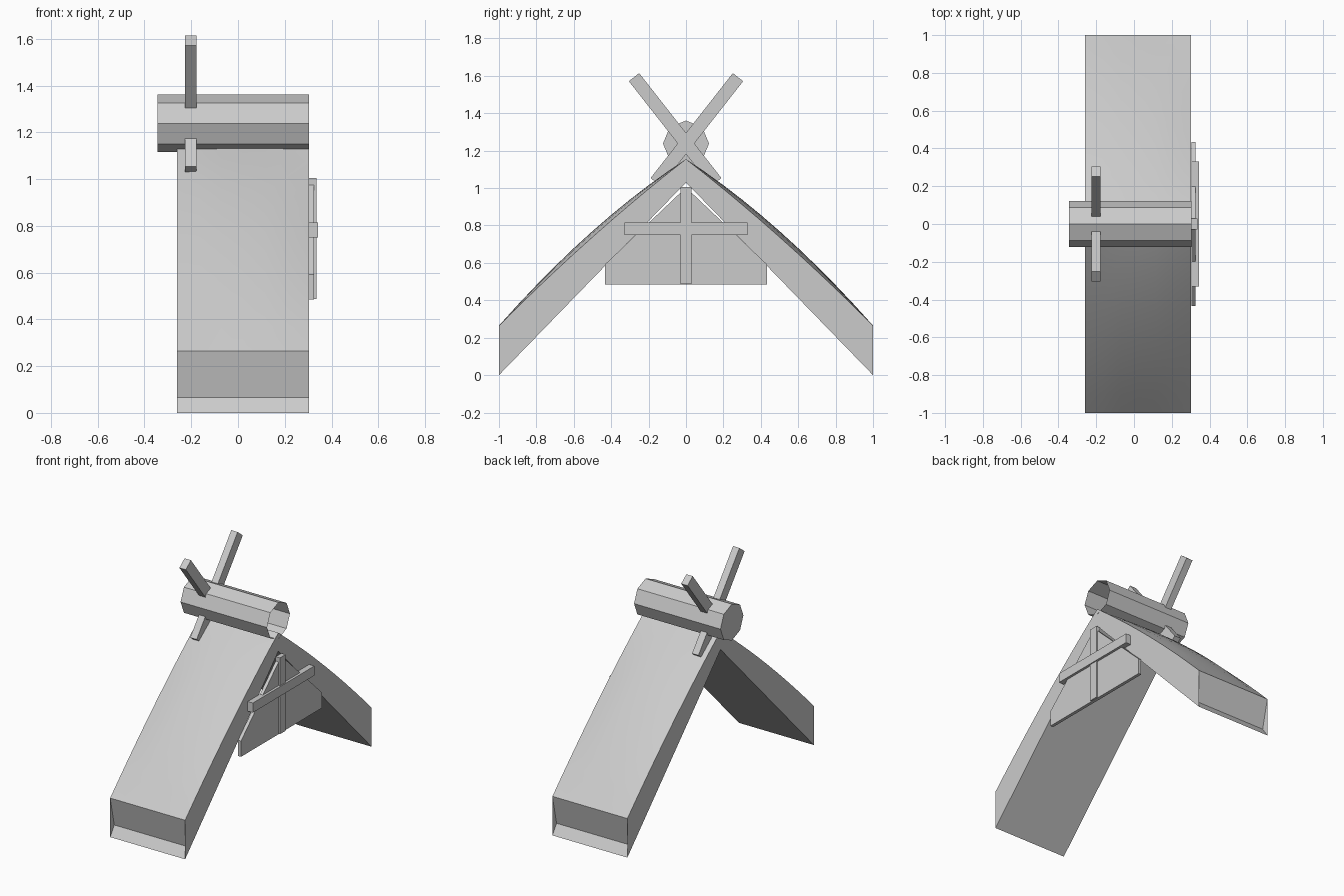
import bpy, bmesh, math
from mathutils import Vector

if "Cube" in bpy.data.objects:
    bpy.data.objects.remove(bpy.data.objects["Cube"])


def make(name, verts, faces, smooth=False, normals=True):
    me = bpy.data.meshes.new(name)
    me.from_pydata(verts, [], faces)
    bm = bmesh.new()
    bm.from_mesh(me)
    bmesh.ops.remove_doubles(bm, verts=bm.verts, dist=1e-5)
    if normals:
        bmesh.ops.recalc_face_normals(bm, faces=bm.faces)
    bm.to_mesh(me)
    bm.free()
    ob = bpy.data.objects.new(name, me)
    bpy.context.collection.objects.link(ob)
    if smooth:
        bpy.ops.object.select_all(action='DESELECT')
        bpy.context.view_layer.objects.active = ob
        ob.select_set(True)
        bpy.ops.object.shade_smooth_by_angle(angle=math.radians(40))
    return ob


def prism(name, profile, x0, x1):
    """Extrude a (y, z) profile along x."""
    n = len(profile)
    verts = [(x, y, z) for x in (x0, x1) for y, z in profile]
    faces = [tuple(range(n)), tuple(range(n, 2 * n))]
    faces += [(i, (i + 1) % n, n + (i + 1) % n, n + i) for i in range(n)]
    return make(name, verts, faces)


def plank(name, a, b, width, x0, x1):
    a, b = Vector(a), Vector(b)
    d = (b - a).normalized()
    s = Vector((-d.y, d.x)) * width / 2
    return prism(name, [tuple(p) for p in (a + s, b + s, b - s, a - s)], x0, x1)


# Thatched roof: swollen outer skin, straight underside, recessed eaves
X0, X1, NX, NY = -0.26, 0.303, 6, 20
APEX, EAVE, INNER = 1.155, 0.265, 1.03


def outer(i, j):
    u, y = i / NX, -1 + 2 * j / NY
    bulge = 0.028 + 0.032 * math.sin(math.pi * u) ** 0.6 if 0 < i < NX else 0.028
    t = abs(y)
    return (X0 + (X1 - X0) * u, y, APEX + (EAVE - APEX) * t + bulge * 4 * t * (1 - t))


def inner(x, y):
    return (x, y, INNER * (1 - abs(y)))


verts, faces = [], []


def face(*pts):
    faces.append(tuple(range(len(verts), len(verts) + len(pts))))
    verts.extend(pts)


for j in range(NY):
    ya, yb = -1 + 2 * j / NY, -1 + 2 * (j + 1) / NY
    for i in range(NX):
        face(outer(i, j), outer(i + 1, j), outer(i + 1, j + 1), outer(i, j + 1))
    face(inner(X0, ya), inner(X0, yb), inner(X1, yb), inner(X1, ya))
    face(inner(X0, ya), outer(0, j), outer(0, j + 1), inner(X0, yb))
    face(inner(X1, ya), inner(X1, yb), outer(NX, j + 1), outer(NX, j))
make("thatched_roof", verts, faces, smooth=True, normals=False)

# Recessed eave ends
verts, faces = [], []
for s in (-1, 1):
    quad = [(X0, s, EAVE), (X0, s * 0.955, 0.065), (X1, s * 0.955, 0.065), (X1, s, EAVE)]
    lip = [(X0, s * 0.955, 0.065), (X0, s, 0), (X1, s, 0), (X1, s * 0.955, 0.065)]
    face(*(quad if s < 0 else quad[::-1]))
    face(*(lip if s < 0 else lip[::-1]))
make("eave_ends", verts, faces, normals=False)

# Octagonal ridge roll, capped at the left end only
R, CZ = 0.123, 1.238
ring = [(R * math.cos(k * math.pi / 4), CZ + R * math.sin(k * math.pi / 4)) for k in range(8)]
verts, faces = [], []
for k in range(8):
    p, q = ring[k], ring[(k + 1) % 8]
    face((-0.345, *p), (0.304, *p), (0.304, *q), (-0.345, *q))
face(*[(-0.345, *p) for p in ring])
make("ridge_roll", verts, faces, smooth=True)

# Crossed ridge poles
for s, side in ((1, "front"), (-1, "back")):
    plank("crossed_pole_" + side, (-0.278 * s, 1.593), (0.162 * s, 1.032), 0.07, -0.226, -0.178)

# Gable board with its timber cross
prism("gable_board", [(-0.433, 0.485), (0.433, 0.485), (0.433, 0.592), (0.03, 0.975),
                      (-0.03, 0.975), (-0.433, 0.592)], 0.304, 0.326)
prism("gable_post", [(-0.03, 0.487), (0.03, 0.487), (0.03, 1.005), (-0.03, 1.005)], 0.304, 0.336)
prism("gable_rail", [(-0.33, 0.75), (0.33, 0.75), (0.33, 0.815), (-0.33, 0.815)], 0.304, 0.343)
